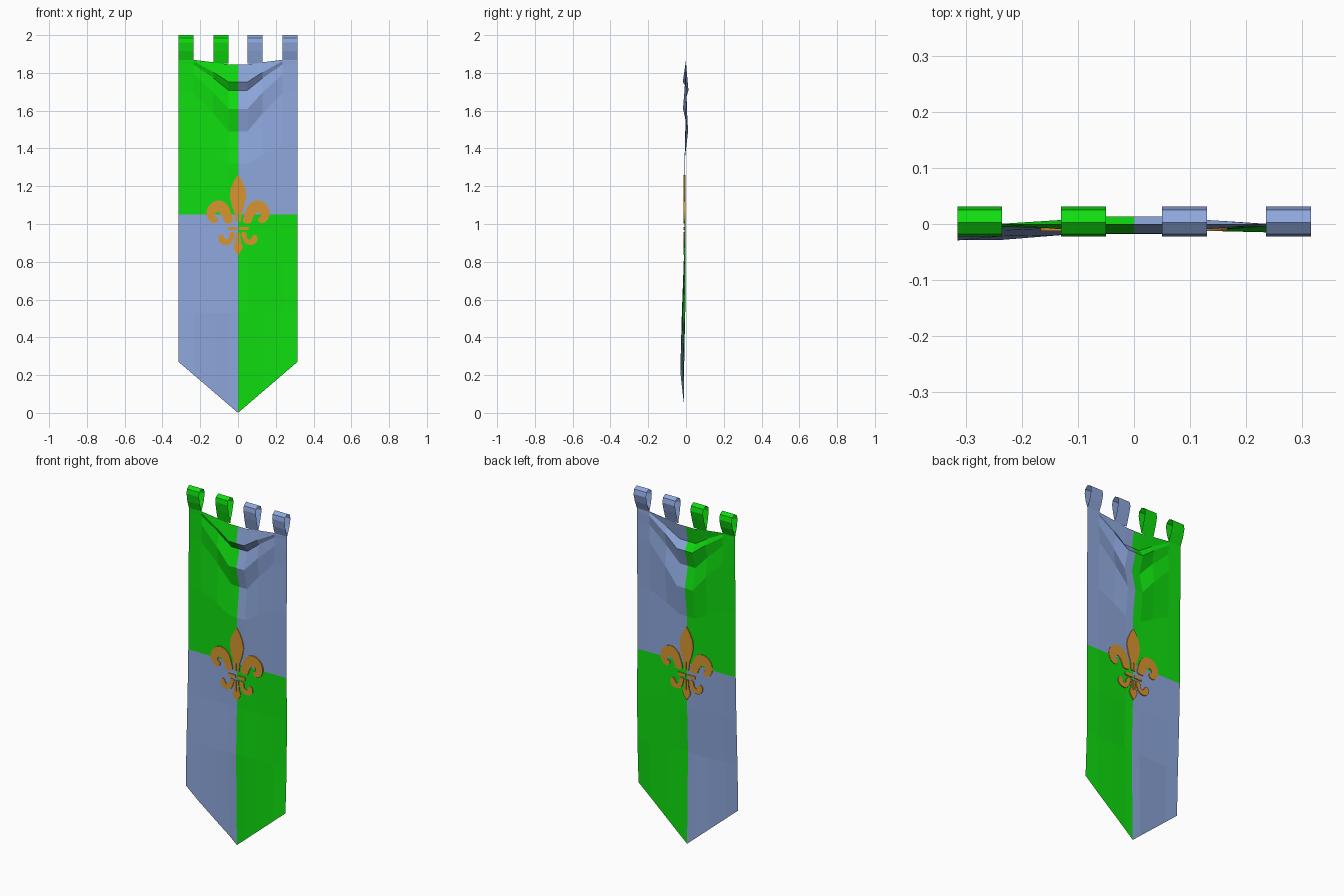
import bpy, bmesh
from mathutils import Vector

cube = bpy.data.objects.get("Cube")
if cube:
    bpy.data.objects.remove(cube, do_unlink=True)


def material(name, rgb):
    m = bpy.data.materials.new(name)
    m.use_nodes = True
    colour = (*rgb, 1)
    m.diffuse_color = colour
    bsdf = m.node_tree.nodes["Principled BSDF"]
    bsdf.inputs["Base Color"].default_value = colour
    bsdf.inputs["Roughness"].default_value = 0.9
    return m


green = material("green cloth", (0.005, 0.72, 0.005))
blue = material("pale blue cloth", (0.27, 0.39, 0.72))
gold = material("gold emblem", (0.69, 0.30, 0.03))


def add_object(name, bm, mats):
    mesh = bpy.data.meshes.new(name)
    bm.to_mesh(mesh)
    bm.free()
    for m in mats:
        mesh.materials.append(m)
    ob = bpy.data.objects.new(name, mesh)
    bpy.context.collection.objects.link(ob)
    return ob


HALF, SEAM = 0.315, 1.05

# Draped cloth: each row is edge z, centre z, then y at right edge, centre, left edge
rows = [
    (1.87, 1.845, 0, 0, 0),
    (1.866, 1.752, 0, -0.017, 0),
    (1.85, 1.708, 0, 0.013, 0),
    (1.80, 1.61, 0, -0.016, 0),
    (1.70, 1.49, 0, 0.011, 0),
    (1.42, 1.32, -0.005, -0.009, -0.004),
    (SEAM, SEAM, -0.006, -0.008, -0.004),
    (0.80, 0.80, -0.012, -0.010, -0.002),
    (0.53, 0.53, -0.022, -0.018, -0.004),
    (0.27, 0.0, -0.029, -0.010, -0.015),
]
sag = {0: 1, 0.05: 1, 0.13: 0.55, 0.235: 0.04, HALF: 0}
columns = sorted({s * x for x in sag for s in (-1, 1)})

bm = bmesh.new()
grid = []
for i, (ze, zc, yr, yc, yl) in enumerate(rows):
    line = []
    for x in columns:
        w = sag[abs(x)]
        ye = yr if x < 0 else yl
        wz = 1 - abs(x) / HALF if i == len(rows) - 1 else w
        line.append(bm.verts.new((x, ye + (yc - ye) * w, ze + (zc - ze) * wz)))
    grid.append(line)
for upper, lower in zip(grid, grid[1:]):
    for k in range(len(columns) - 1):
        f = bm.faces.new((lower[k], lower[k + 1], upper[k + 1], upper[k]))
        c = f.calc_center_median()
        f.material_index = int((c.x > 0) == (c.z > SEAM))
add_object("banner_cloth", bm, [green, blue])


# Hanging loops: open teardrop bands
def hanging_loop(name, x0, x1, base, mat):
    profile = [(0, base), (-0.015, 1.915), (-0.022, 1.96), (-0.018, 1.985),
               (0.003, 2.0), (0.025, 1.987), (0.031, 1.96), (0.02, 1.915)]
    b = bmesh.new()
    a, c = [[b.verts.new((x, y, z)) for y, z in profile] for x in (x0, x1)]
    for k in range(len(profile)):
        n = (k + 1) % len(profile)
        b.faces.new((a[k], c[k], c[n], a[n]))
    bmesh.ops.recalc_face_normals(b, faces=b.faces)
    add_object(name, b, [mat])


for side, label, mat in ((-1, "right", green), (1, "left", blue)):
    for place, a, b, base in (("outer", 0.235, HALF, 1.868), ("inner", 0.05, 0.13, 1.85)):
        hanging_loop(f"{label}_{place}_loop", *sorted((side * a, side * b)), base, mat)


# Lily emblem: smooth closed outlines, mirrored, thin enough to show on both sides
def smooth(points, steps=4):
    n, out = len(points), []
    p = [Vector(q) for q in points]
    for i in range(n):
        a, b, c, d = (p[(i + j) % n] for j in (-1, 0, 1, 2))
        for s in range(steps):
            t = s / steps
            out.append((2 * b + (c - a) * t + (2 * a - 5 * b + 4 * c - d) * t * t
                        + (3 * b - a - 3 * c + d) * t ** 3) / 2)
    return out


def plate(b, outline, sign):
    verts = [b.verts.new((sign * x, -0.0125, z)) for x, z in outline]
    face = b.faces.new(verts)
    ext = bmesh.ops.extrude_face_region(b, geom=[face], use_keep_orig=True)
    moved = [g for g in ext["geom"] if isinstance(g, bmesh.types.BMVert)]
    bmesh.ops.translate(b, verts=moved, vec=(0, 0.009, 0))


centre_leaf = [(0, 1.26), (0.018, 1.235), (0.038, 1.19), (0.044, 1.15),
               (0.034, 1.10), (0.02, 1.06), (0.014, 1.01), (0.004, 1.01),
               (0.004, 1.05), (0, 1.06)]
side_petal = [(0.028, 1.01), (0.034, 1.05), (0.052, 1.095), (0.085, 1.122),
              (0.125, 1.12), (0.155, 1.095), (0.167, 1.06), (0.158, 1.025),
              (0.135, 1.005), (0.112, 1.01), (0.106, 1.03), (0.122, 1.042),
              (0.118, 1.06), (0.098, 1.06), (0.08, 1.035), (0.066, 1.005)]
cross_bar = [(0.006, 0.985), (0.055, 0.985), (0.055, 0.968), (0.006, 0.968)]
lower_curl = [(0.018, 0.955), (0.042, 0.955), (0.05, 0.925), (0.064, 0.918),
              (0.074, 0.93), (0.084, 0.945), (0.1, 0.935), (0.102, 0.912),
              (0.086, 0.893), (0.06, 0.888), (0.036, 0.9), (0.024, 0.925)]
tail = [(0, 0.835), (0.018, 0.86), (0.026, 0.88), (0.016, 0.905),
        (0.011, 0.955), (0.003, 0.955), (0.003, 0.9), (0, 0.89)]

bm = bmesh.new()
for sign in (-1, 1):
    plate(bm, smooth(side_petal), sign)
    plate(bm, smooth(lower_curl), sign)
    for outline in (centre_leaf, cross_bar, tail):
        plate(bm, outline, sign)
bmesh.ops.recalc_face_normals(bm, faces=bm.faces)
add_object("lily_emblem", bm, [gold])
